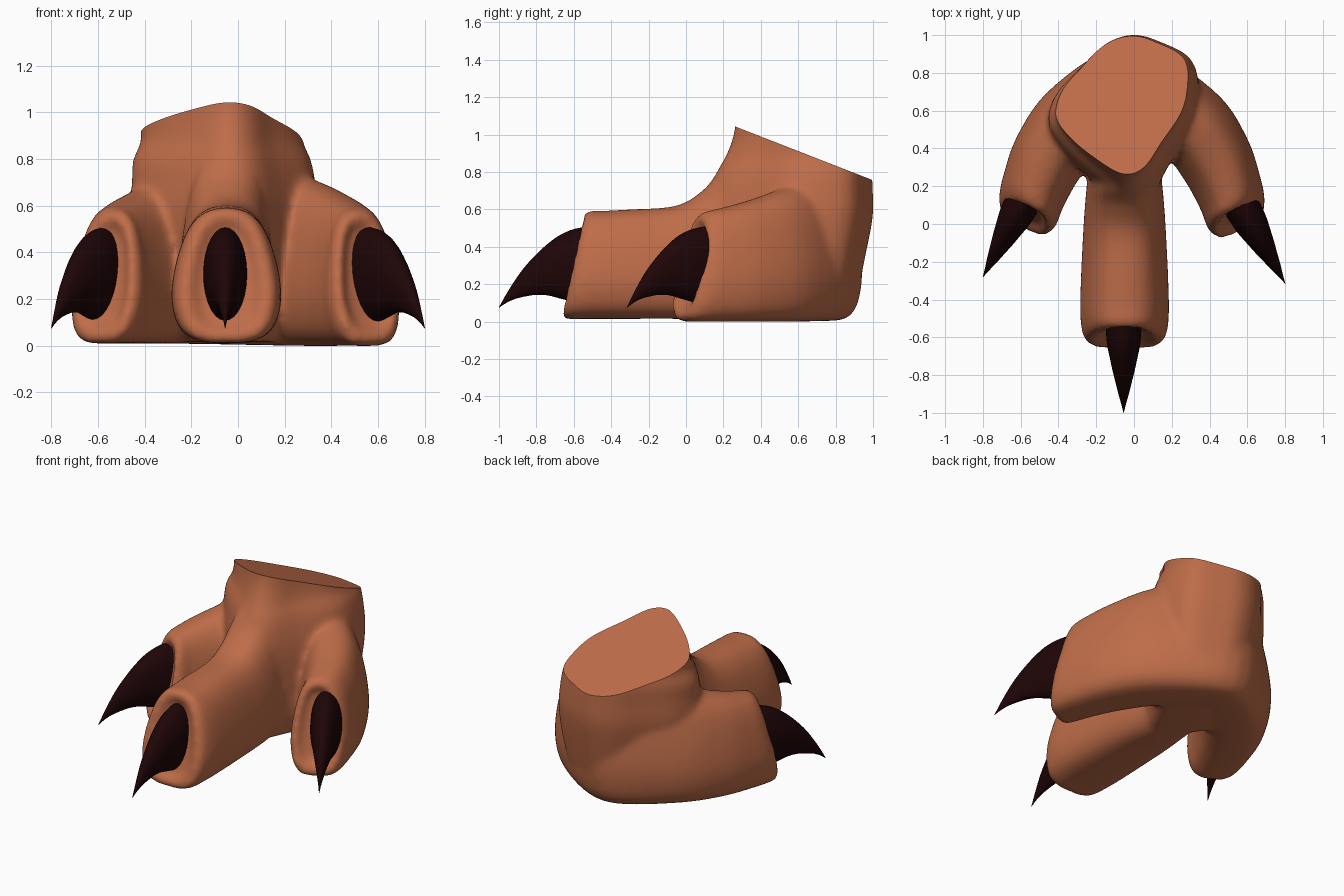
import bpy, bmesh, math
from mathutils import Vector

if "Cube" in bpy.data.objects:
    bpy.data.objects.remove(bpy.data.objects["Cube"])


def material(name, rgb):
    m = bpy.data.materials.new(name)
    m.diffuse_color = (*rgb, 1)
    m.use_nodes = True
    m.node_tree.nodes["Principled BSDF"].inputs["Base Color"].default_value = m.diffuse_color
    return m


SKIN = material("skin_brown", (0.515, 0.152, 0.066))
CLAW = material("claw_dark", (0.013, 0.0015, 0.002))


def spline(rows, n, closed=False):
    """Catmull-Rom interpolation of a list of number tuples."""
    out, k = [], len(rows)
    for i in range(k if closed else k - 1):
        if closed:
            p = [rows[(i + j) % k] for j in (-1, 0, 1, 2)]
        else:
            p = [rows[min(max(i + j, 0), k - 1)] for j in (-1, 0, 1, 2)]
        for s in range(n):
            t = s / n
            out.append(tuple(0.5 * (2 * b + (c - a) * t + (2 * a - 5 * b + 4 * c - d) * t * t
                                    + (3 * b - a - 3 * c + d) * t ** 3) for a, b, c, d in zip(*p)))
    if not closed:
        out.append(tuple(rows[-1]))
    return out


def loft(bm, rings):
    """Closed skin through rings of equal point count."""
    vs = [[bm.verts.new(p) for p in r] for r in rings]
    n = len(vs[0])
    faces = [bm.faces.new((a[i], a[(i + 1) % n], b[(i + 1) % n], b[i]))
             for a, b in zip(vs, vs[1:]) for i in range(n)]
    faces += [bm.faces.new(vs[0]), bm.faces.new(vs[-1])]
    bmesh.ops.recalc_face_normals(bm, faces=faces)


def finish(bm, name, mat):
    me = bpy.data.meshes.new(name)
    bm.to_mesh(me)
    bm.free()
    me.materials.append(mat)
    ob = bpy.data.objects.new(name, me)
    bpy.context.collection.objects.link(ob)
    return ob


def smooth(ob, angle):
    bpy.ops.object.select_all(action='DESELECT')
    ob.select_set(True)
    bpy.context.view_layer.objects.active = ob
    bpy.ops.object.shade_smooth_by_angle(angle=math.radians(angle))


# egg-shaped toe cross-section: (width fraction, height fraction)
half = [(0.42, 0.005), (0.72, 0.05), (0.91, 0.15), (1, 0.34), (0.92, 0.58), (0.72, 0.82), (0.42, 0.96)]
EGG = spline([(0, 0)] + half + [(0, 1)] + [(-w, u) for w, u in reversed(half)], 3, True)


def toe(bm, rows):
    """rows: x, y, heading, half width, bottom z, top z, backward slant"""
    rings = []
    for x, y, a, w, z0, z1, slant in spline(rows, 5):
        a = math.radians(a)
        ring = []
        for e, u in EGG:
            f, s = slant * (0.5 - u), e * w
            ring.append(Vector((x + f * math.sin(a) + s * math.cos(a),
                                y - f * math.cos(a) + s * math.sin(a), z0 + (z1 - z0) * u)))
        rings.append(ring)
    loft(bm, rings)


bm = bmesh.new()

# middle toe and instep, ending in a shallow dish for the claw
toe(bm, [(-.05, .60, 0, .15, .01, .85, 0), (-.05, .25, 0, .195, .01, .86, 0),
         (-.05, .10, 0, .21, .012, .71, 0), (-.05, -.05, 0, .22, .015, .62, 0),
         (-.05, -.30, 0, .232, .015, .60, 0), (-.05, -.48, 0, .235, .015, .592, .06),
         (-.05, -.58, 0, .215, .015, .592, .12), (-.05, -.605, 0, .165, .05, .555, .11),
         (-.05, -.565, 0, .11, .10, .50, .09)])

# side toes and heel: one horseshoe, the left half turning about the heel
side_toe = [(.30, .56, 50, .21, 0, .72, 0), (.45, .36, 33, .20, 0, .65, 0),
            (.53, .18, 28, .18, 0, .605, .03), (.555, .09, 28, .172, 0, .59, .08),
            (.565, .05, 28, .152, .005, .58, .12), (.573, .035, 28, .125, .05, .545, .11),
            (.56, .075, 28, .09, .10, .50, .09)]
left = [(-x, y, 180 - a, w, z0 + .01, z1, -s) for x, y, a, w, z0, z1, s in side_toe]
right = [(x * .96, y - .015, a, w, z0, z1, s) for x, y, a, w, z0, z1, s in side_toe]
toe(bm, left[::-1] + [(-.02, .755, 90, .19, .005, .80, 0)] + right)

# ankle: one outline stretched into rings
outline = [(-.05, .27), (-.2, .36), (-.34, .48), (-.42, .6), (-.38, .73), (-.27, .84), (-.15, .95),
           (-.02, .99), (.1, .96), (.24, .89), (.28, .76), (.26, .62), (.15, .45), (.06, .31)]
unit = [((x + .42) / .70, (y - .27) / .72) for x, y in spline(outline, 3, True)]
levels = [(.015, .22, .78, -.22, .18), (.05, .17, .85, -.28, .23), (.15, .14, .915, -.35, .29),
          (.35, .13, .96, -.42, .335), (.56, .11, 1.0, -.46, .345), (.70, .13, 1.0, -.455, .33),
          (.80, .165, .995, -.45, .31), (.88, .21, .99, -.415, .275), (1.0, .255, .985, -.425, .275),
          (1.2, .28, .985, -.425, .275)]
loft(bm, [[(x0 + (x1 - x0) * u, y0 + (y1 - y0) * v, z) for u, v in unit]
          for z, y0, y1, x0, x1 in spline(levels, 3)])

# fuse the flesh into one soft skin
foot = finish(bm, "foot", SKIN)
rm = foot.modifiers.new("fuse", 'REMESH')
rm.mode, rm.voxel_size = 'VOXEL', 0.018
sm = foot.modifiers.new("soften", 'SMOOTH')
sm.factor, sm.iterations = 0.5, 11
bpy.context.view_layer.objects.active = foot
for m in ("fuse", "soften"):
    bpy.ops.object.modifier_apply(modifier=m)

# sloping flat cut across the ankle
bm = bmesh.new()
bm.from_mesh(foot.data)
cut = bmesh.ops.bisect_plane(bm, geom=bm.verts[:] + bm.edges[:] + bm.faces[:], dist=1e-5,
                             plane_co=(0, .27, 1.04), plane_no=(0, .39, 1), clear_outer=True)
rim = [e for e in cut["geom_cut"] if isinstance(e, bmesh.types.BMEdge)]
bmesh.ops.holes_fill(bm, edges=rim, sides=0)
bmesh.ops.recalc_face_normals(bm, faces=bm.faces[:])
bm.to_mesh(foot.data)
bm.free()
foot.data.materials.clear()
foot.data.materials.append(SKIN)
smooth(foot, 40)

# claw profile: top forward, top z, bottom forward, bottom z, half width
profile = [(-.05, .512, .04, .10, .096), (.05, .497, .14, .125, .088), (.13, .465, .20, .140, .074),
           (.20, .415, .26, .143, .060), (.27, .350, .31, .136, .045), (.34, .270, .37, .122, .029),
           (.41, .165, .42, .100, .012), (.46, .077, .46, .073, .001)]


def claw(name, x, y, heading):
    a = math.radians(heading)
    bm = bmesh.new()
    rings = []
    for tf, tz, bf, bz, w in spline(profile, 3):
        ring = []
        for i in range(28):
            t = 2 * math.pi * i / 28
            k, s = 0.5 + 0.5 * math.cos(t), w * math.sin(t)
            f = bf + (tf - bf) * k
            ring.append((x + f * math.sin(a) + s * math.cos(a),
                         y - f * math.cos(a) + s * math.sin(a), bz + (tz - bz) * k))
        rings.append(ring)
    loft(bm, rings)
    smooth(finish(bm, name, CLAW), 40)


claw("middle_claw", -.055, -.54, 0)
claw("left_claw", -.584, .125, -28)
claw("right_claw", .574, .085, 29.5)
